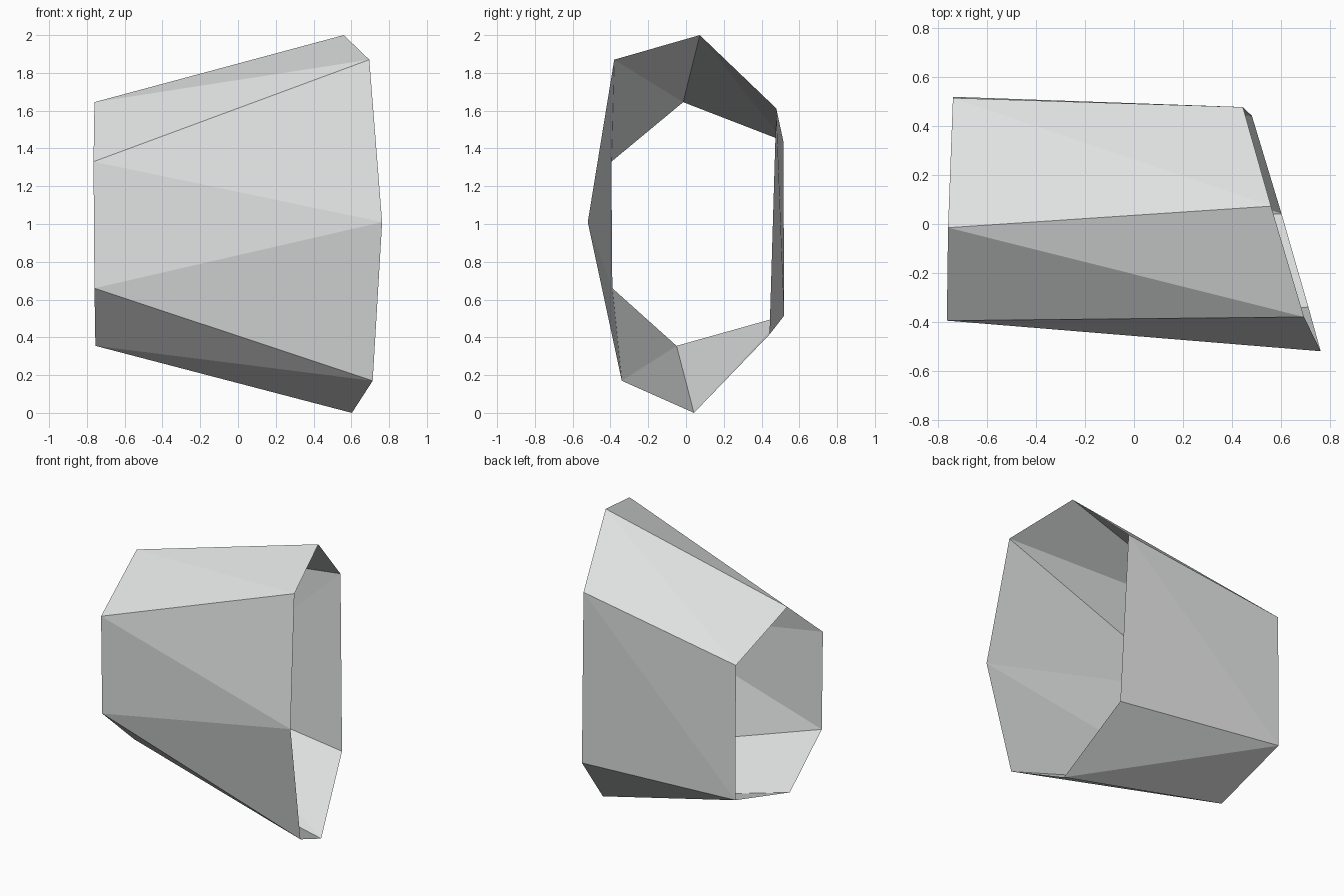
import bpy
import bmesh

if "Cube" in bpy.data.objects:
    bpy.data.objects.remove(bpy.data.objects["Cube"])

# One pale grey for the whole shell
grey = bpy.data.materials.new("pale grey")
grey.diffuse_color = (0.75, 0.76, 0.76, 1.0)
grey.use_nodes = True
grey.node_tree.nodes["Principled BSDF"].inputs["Base Color"].default_value = grey.diffuse_color

# Narrow left opening (six corners) and flared right opening (seven corners),
# both running from the top, down the front, then up the back
left_rim = [(-0.76, -0.015, 1.645), (-0.765, -0.395, 1.33), (-0.76, -0.39, 0.66),
            (-0.755, -0.05, 0.355), (-0.74, 0.52, 0.515), (-0.74, 0.515, 1.44)]
right_rim = [(0.56, 0.073, 2.0), (0.695, -0.38, 1.87), (0.763, -0.52, 1.01),
             (0.713, -0.34, 0.17), (0.603, 0.042, 0.0), (0.482, 0.442, 0.415),
             (0.445, 0.478, 1.612)]

bm = bmesh.new()
L = [bm.verts.new(p) for p in left_rim]
R = [bm.verts.new(p) for p in right_rim]

# Zip the rims together: each step advances one corner on the right or left rim
i = j = 0
for step in "RLRLRLRLRRLRL":
    a, b = L[i % 6], R[j % 7]
    if step == "R":
        j += 1
        bm.faces.new((a, b, R[j % 7]))
    else:
        i += 1
        bm.faces.new((a, b, L[i % 6]))
bmesh.ops.recalc_face_normals(bm, faces=bm.faces[:])
# Open shell: make sure the normals point outwards
bm.faces.ensure_lookup_table()
if bm.faces[0].normal.z < 0:
    bmesh.ops.reverse_faces(bm, faces=bm.faces[:])

# Open faceted tube
mesh = bpy.data.meshes.new("open_faceted_shell")
bm.to_mesh(mesh)
bm.free()
mesh.materials.append(grey)
shell = bpy.data.objects.new("open_faceted_shell", mesh)
bpy.context.collection.objects.link(shell)
